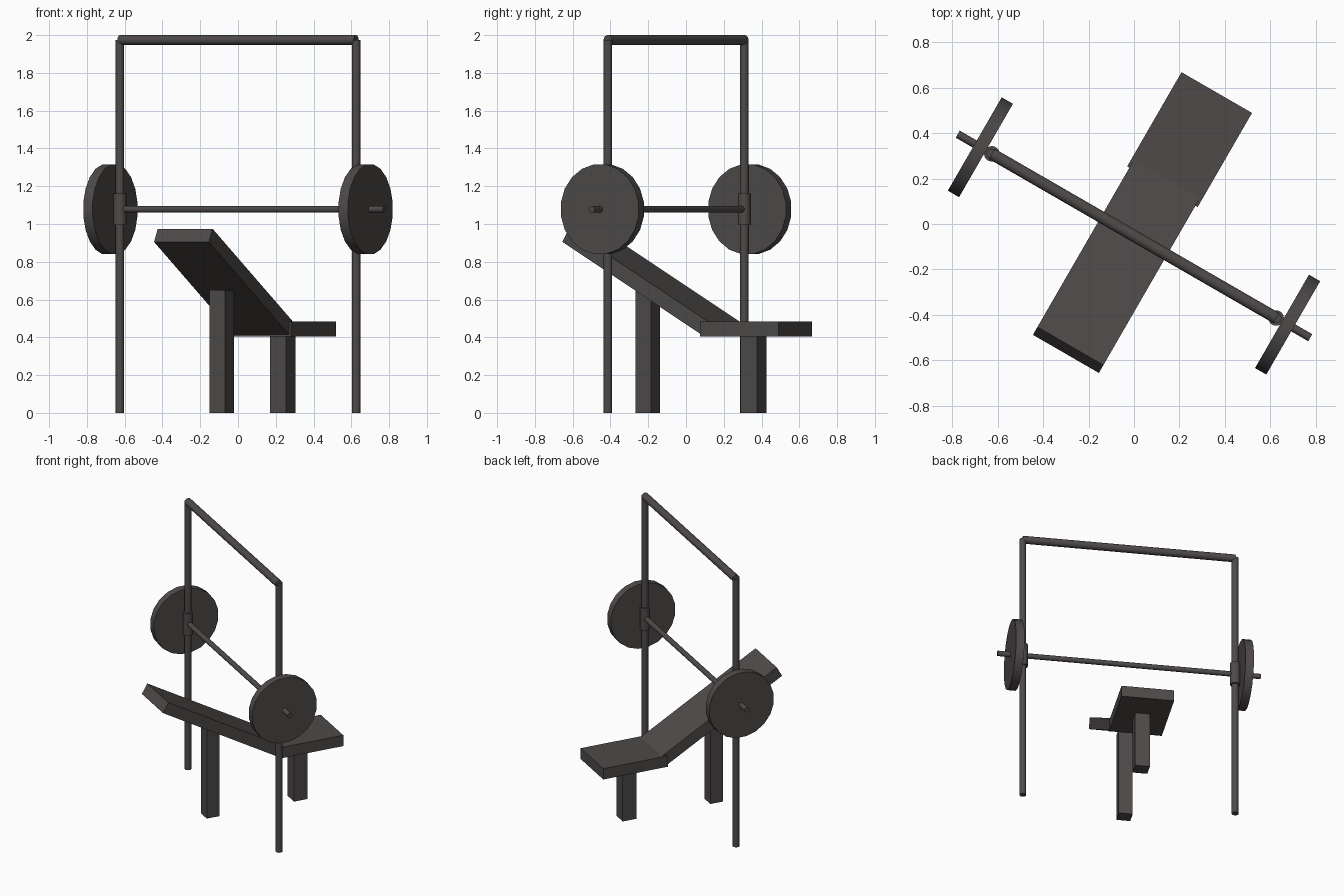
import bpy
from math import radians, pi
from mathutils import Matrix

cube = bpy.data.objects.get("Cube")
if cube:
    bpy.data.objects.remove(cube, do_unlink=True)

# Single dark finish for the whole set
dark = bpy.data.materials.new("dark_grey")
dark.use_nodes = True
colour = (0.075, 0.068, 0.066, 1)
dark.diffuse_color = colour
dark.node_tree.nodes["Principled BSDF"].inputs["Base Color"].default_value = colour

# The rack and bench are turned on the floor: local x runs along the bar
FRAME = Matrix.Translation((0, -0.0525, 0)) @ Matrix.Rotation(radians(-30), 4, 'Z')
ALONG_BAR = Matrix.Rotation(pi / 2, 4, 'Y')


def finish(name, place):
    obj = bpy.context.object
    obj.name = name
    obj.data.materials.append(dark)
    obj.matrix_world = FRAME @ place
    return obj


def rod(name, centre, radius, length, turn=Matrix.Identity(4), sides=20):
    bpy.ops.mesh.primitive_cylinder_add(vertices=sides, radius=radius, depth=length)
    bpy.ops.object.shade_smooth_by_angle(angle=radians(30))
    # Half a step of spin leaves a flat side on top
    spin = Matrix.Rotation(pi / sides, 4, 'Z')
    return finish(name, Matrix.Translation(centre) @ turn @ spin)


def block(name, centre, size, tilt=0):
    bpy.ops.mesh.primitive_cube_add(size=1)
    obj = bpy.context.object
    obj.data.transform(Matrix.Diagonal((*size, 1)))
    return finish(name, Matrix.Translation(centre) @ Matrix.Rotation(tilt, 4, 'X'))


# Rack: two posts with bar holders, and a top bar
POST_X, BAR_Z = 0.722, 1.078
for side, s in (("left", 1), ("right", -1)):
    rod(side + "_post", (s * POST_X, 0, 0.9875), 0.023, 1.975)
    rod(side + "_bar_holder", (s * POST_X, 0, BAR_Z), 0.034, 0.165)
    rod(side + "_weight_plate", (s * 0.78, 0, BAR_Z), 0.24, 0.057, ALONG_BAR)
rod("top_bar", (0, 0, 1.974), 0.0263, 2 * POST_X, ALONG_BAR)
rod("barbell", (0, 0, BAR_Z), 0.018, 1.79, ALONG_BAR)

# Bench: flat seat, inclined backrest and two legs
block("seat", (0, 0.489, 0.445), (0.358, 0.478, 0.08))
block("backrest", (0, -0.146, 0.69), (0.335, 1.0, 0.08), radians(-30))
block("backrest_leg", (0, -0.172, 0.325), (0.095, 0.095, 0.65))
block("seat_leg", (0, 0.474, 0.205), (0.1, 0.1, 0.41))
